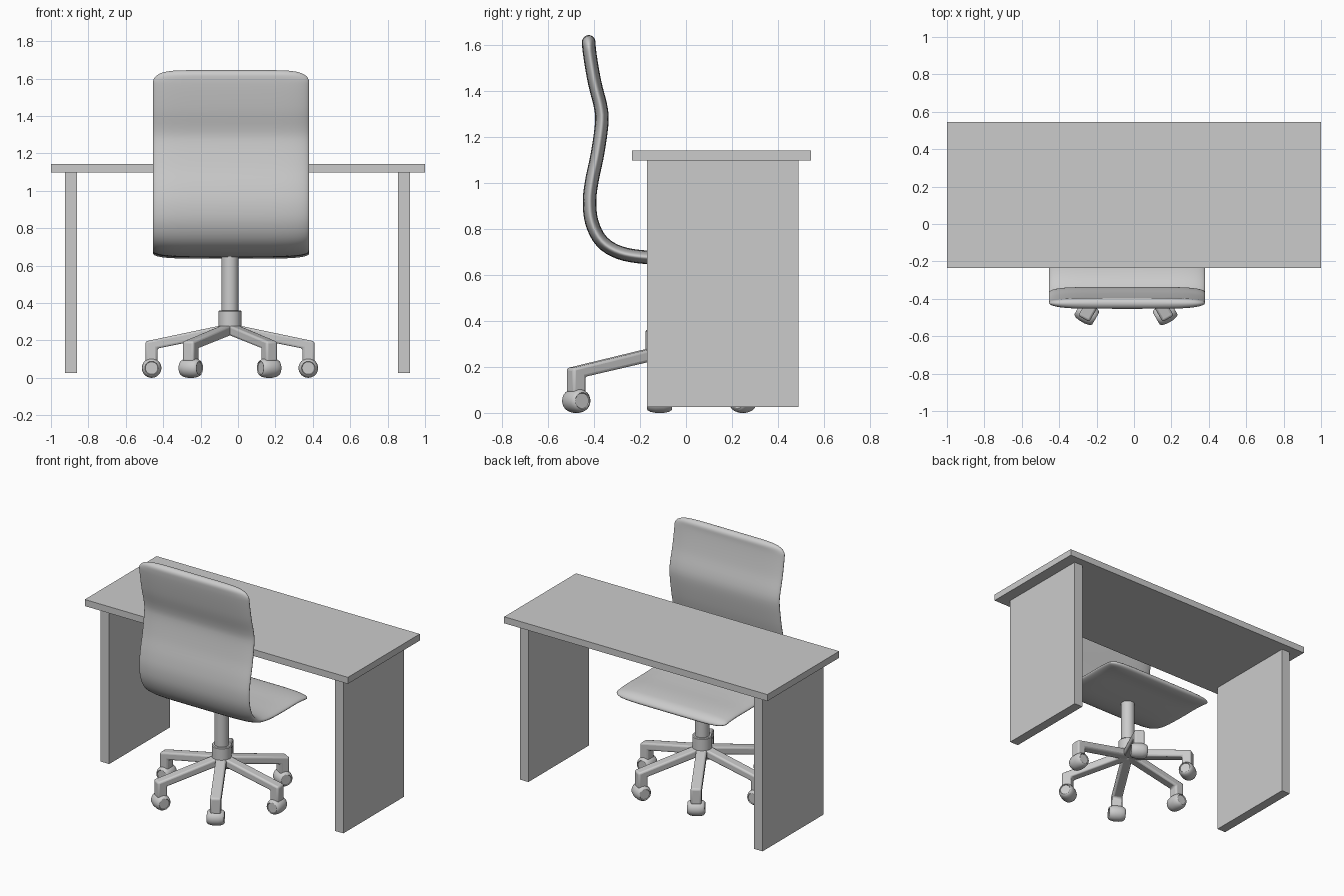
import bpy, bmesh
from math import sin, cos, pi, sqrt, radians
from mathutils import Vector, Matrix

if "Cube" in bpy.data.objects:
    bpy.data.objects.remove(bpy.data.objects["Cube"])

CX, CY = -0.04, -0.115   # chair centre


def finish(name, bm, smooth=None, bevel=0):
    bmesh.ops.recalc_face_normals(bm, faces=bm.faces)
    me = bpy.data.meshes.new(name)
    bm.to_mesh(me)
    bm.free()
    ob = bpy.data.objects.new(name, me)
    bpy.context.collection.objects.link(ob)
    if bevel:
        m = ob.modifiers.new("bevel", 'BEVEL')
        m.width, m.segments = bevel, 3
    if smooth:
        bpy.ops.object.select_all(action='DESELECT')
        ob.select_set(True)
        bpy.context.view_layer.objects.active = ob
        bpy.ops.object.shade_smooth_by_angle(angle=radians(smooth))
    return ob


def box(name, lo, hi):
    bm = bmesh.new()
    lo, hi = Vector(lo), Vector(hi)
    size = Matrix.Diagonal((*(hi - lo), 1))
    bmesh.ops.create_cube(bm, size=1, matrix=Matrix.Translation((lo + hi) / 2) @ size)
    return finish(name, bm)


def lathe(name, profile, matrix, n=32):
    """Spin (radius, height) points around z, capping both ends."""
    bm = bmesh.new()
    rings = [[bm.verts.new(matrix @ Vector((r * cos(2 * pi * i / n), r * sin(2 * pi * i / n), z)))
              for i in range(n)] for r, z in profile]
    for a, b in zip(rings, rings[1:]):
        for i in range(n):
            bm.faces.new((a[i], a[(i + 1) % n], b[(i + 1) % n], b[i]))
    bm.faces.new(rings[0])
    bm.faces.new(rings[-1])
    return finish(name, bm, 35)


# Desk
box("desk_top", (-1, -0.235, 1.098), (1, 0.545, 1.143))
box("desk_left_panel", (-0.925, -0.17, 0.025), (-0.86, 0.49, 1.098))
box("desk_right_panel", (0.855, -0.17, 0.025), (0.92, 0.49, 1.098))

# Seat and back: one padded shell swept along a side curve (y, z)
pts = [Vector(p) for p in [
    (-0.425, 1.645), (-0.42, 1.57), (-0.398, 1.44), (-0.371, 1.33), (-0.367, 1.26),
    (-0.385, 1.13), (-0.41, 1.01), (-0.42, 0.92), (-0.41, 0.83), (-0.37, 0.75),
    (-0.3, 0.702), (-0.2, 0.68), (-0.05, 0.674), (0.1, 0.674), (0.19, 0.667), (0.25, 0.654)]]
ext = [2 * pts[0] - pts[1]] + pts + [2 * pts[-1] - pts[-2]]
path = []
for a, b, c, d in zip(ext, ext[1:], ext[2:], ext[3:]):
    for k in range(12):
        t = k / 12
        path.append(0.5 * (2 * b + (c - a) * t + (2 * a - 5 * b + 4 * c - d) * t * t
                           + (3 * b - a - 3 * c + d) * t ** 3))
path.append(pts[-1])
dist = [0]
for a, b in zip(path, path[1:]):
    dist.append(dist[-1] + (b - a).length)
L = dist[-1]


def at(s):
    i = max(j for j in range(len(path) - 1) if dist[j] <= s)
    t = (s - dist[i]) / (dist[i + 1] - dist[i])
    tan = (path[i + 1] - path[i]).normalized()
    return path[i].lerp(path[i + 1], t), Vector((-tan.y, tan.x))


def taper(d, r, power):
    u = max(0, 1 - d / r)
    return max(0.0, 1 - u * u) ** (1 / power)


ends = [0.07 * (1 - cos(pi / 2 * k / 10)) for k in range(1, 10)]
stations = [0.0002] + ends + [0.07 + (L - 0.14) * k / 60 for k in range(61)] \
    + [L - e for e in reversed(ends)] + [L - 0.0002]
bm = bmesh.new()
N = 48
rings = []
for s in stations:
    p, nrm = at(s)
    w = 0.4175 * taper(s, 0.065, 8) * taper(L - s, 0.05, 8)
    h = 0.0295 * taper(s, 0.03, 2) * taper(L - s, 0.07, 2)
    ring = []
    for i in range(N):
        c, q = cos(2 * pi * i / N), sin(2 * pi * i / N)
        x = w * (1 if c > 0 else -1) * abs(c) ** (1 / 3)
        v = p + nrm * (h * q)
        ring.append(bm.verts.new((CX + 0.003 + x, v.x, v.y)))
    rings.append(ring)
for a, b in zip(rings, rings[1:]):
    for i in range(N):
        bm.faces.new((a[i], a[(i + 1) % N], b[(i + 1) % N], b[i]))
bm.faces.new(rings[0])
bm.faces.new(rings[-1])
finish("seat_shell", bm, 60)

# Gas column and collar
centre = Matrix.Translation((CX - 0.003, CY, 0))
lathe("column", [(0.045, 0.25), (0.045, 0.67)], centre)
lathe("column_collar", [(0.062, 0.25), (0.062, 0.355), (0.058, 0.36)], centre)

# Six-armed base with barrel castors
arm = [(0, 0.29), (0.452, 0.195), (0.452, 0.085), (0.388, 0.085), (0.388, 0.157), (0, 0.235)]
barrel = [(0.033, -0.05), (0.036, -0.055), (0.041, -0.052), (0.048, -0.04), (0.0525, -0.018)]
barrel = barrel + [(r, -z) for r, z in reversed(barrel)]
for k in range(6):
    turn = centre @ Matrix.Rotation(k * pi / 3, 4, 'Z')
    bm = bmesh.new()
    face = bm.faces.new([bm.verts.new(turn @ Vector((r, -0.034, z))) for r, z in arm])
    new = bmesh.ops.extrude_face_region(bm, geom=[face])["geom"]
    side = turn.to_3x3() @ Vector((0, 0.068, 0))
    bmesh.ops.translate(bm, vec=side, verts=[g for g in new if isinstance(g, bmesh.types.BMVert)])
    finish(f"base_arm_{k + 1}", bm, 35, 0.012)
    lathe(f"castor_{k + 1}", barrel,
          turn @ Matrix.Translation((0.419, 0, 0.0525)) @ Matrix.Rotation(pi / 2, 4, 'X'))
